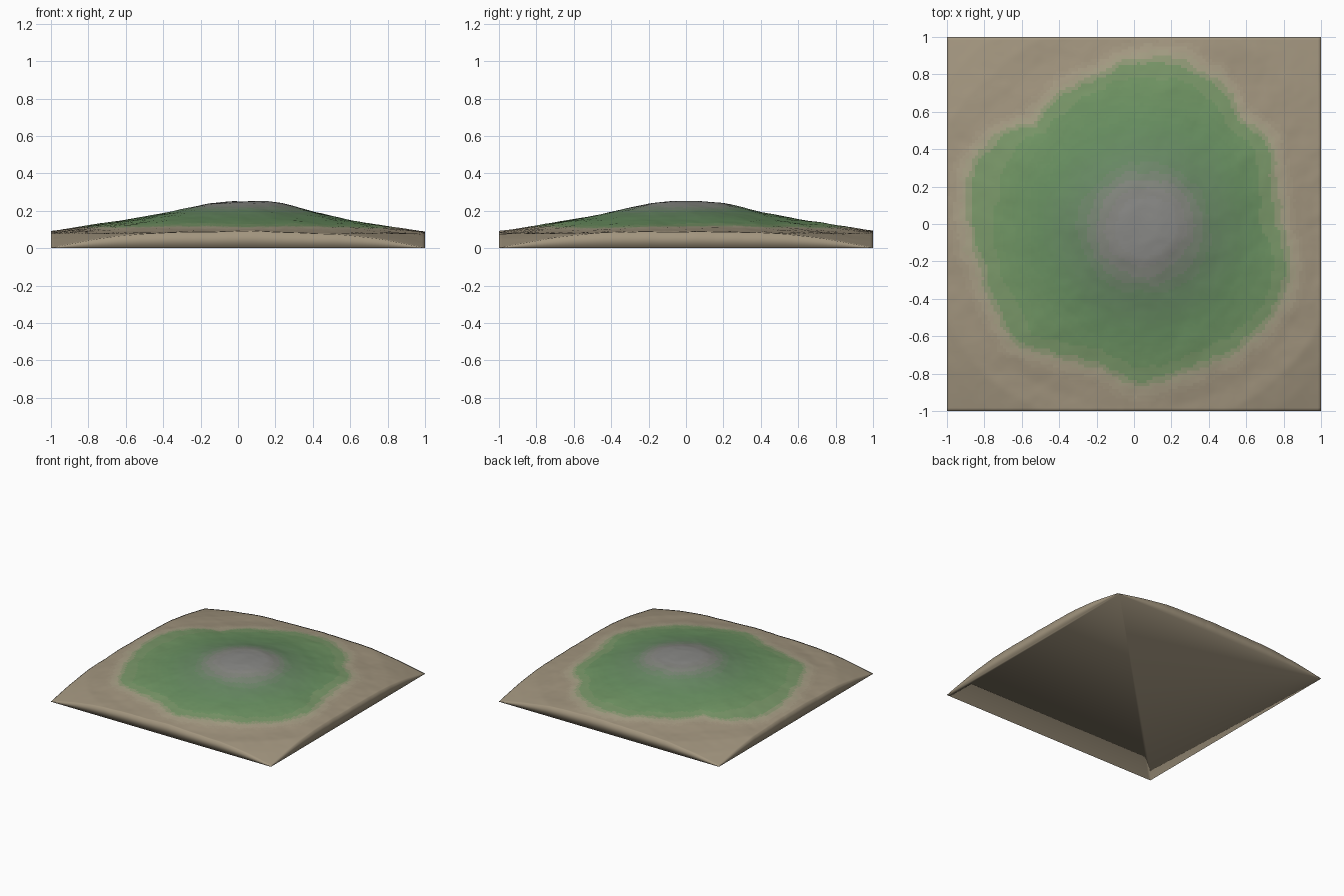
import bpy, bmesh, math
from mathutils import Vector, noise

cube = bpy.data.objects.get("Cube")
if cube:
    bpy.data.objects.remove(cube, do_unlink=True)

CELLS = 120
# Radius of the grass line every 15 degrees, counter-clockwise from +x
GRASS = [0.76, 0.77, 0.84, 0.80, 0.87, 0.91, 0.87, 0.81, 0.80, 0.76, 0.88, 0.92,
         0.88, 0.85, 0.86, 0.90, 0.81, 0.77, 0.85, 0.84, 0.84, 0.87, 0.89, 0.86]
# Hill section: distance from the middle, height
PROFILE = [(0, 0.252), (0.1, 0.25), (0.2, 0.24), (0.4, 0.192), (0.6, 0.152), (0.8, 0.12),
           (1, 0.09), (1.12, 0.078), (1.25, 0.048), (1.42, 0)]
# Ground tints from the sand up to the rocky top
TINTS = [(0, (0.36, 0.30, 0.21)), (0.15, (0.36, 0.30, 0.21)), (0.25, (0.41, 0.36, 0.25)),
         (0.36, (0.17, 0.31, 0.13)), (0.6, (0.14, 0.28, 0.12)), (0.8, (0.14, 0.25, 0.13)),
         (0.93, (0.24, 0.24, 0.22)), (1, (0.25, 0.25, 0.24))]
BANDS = 24


def ramp(stops, t):
    for (a, va), (b, vb) in zip(stops, stops[1:]):
        if t <= b:
            f = max(0, (t - a) / (b - a))
            return va + (vb - va) * f
    return stops[-1][1]


def rough(x, y, scale, seed):
    return noise.fractal(Vector((x * scale, y * scale, seed)), 0.9, 2.0, 4)


def grass_radius(x, y):
    a = math.atan2(y, x) / math.tau * len(GRASS)
    i = math.floor(a)
    n = len(GRASS)
    return GRASS[i % n] + (GRASS[(i + 1) % n] - GRASS[i % n]) * (a - i)


def height(x, y):
    r = math.hypot(x, y)
    pull = 0.6 * max(0, 1 - abs(r - 0.75) / 0.5)
    shift = 0.06 * max(0, 1 - r / 0.7)
    d = math.hypot(x - shift, y) * (1 + pull * (0.84 / grass_radius(x, y) - 1))
    edge = min(1, max(0, 1.42 - r) * 2.5)
    z = ramp(PROFILE, d) + edge * (0.006 * rough(x, y, 2.5, 3) + 0.002 * rough(x, y, 8, 7))
    return max(z, 0.001)


def tint_level(x, y):
    # Sand to grass follows the grass line; grass to rock follows the summit
    r = math.hypot(x, y)
    border = grass_radius(x, y) - r + 0.025 * rough(x, y, 7, 11)
    if border < 0.08:
        return max(0, min(0.36, 0.3 + border * 1.5))
    top = math.hypot(x - 0.06, y + 0.02) + 0.035 * rough(x, y, 4, 5)
    return max(0.36, min(1, 1.14 - top * 0.95))


# Ground materials
slots = []
for i in range(BANDS):
    level = i / (BANDS - 1)
    stops = [(t, Vector(c)) for t, c in TINTS]
    colour = (*ramp(stops, level), 1)
    mat = bpy.data.materials.new(f"ground_{i}")
    mat.use_nodes = True
    mat.diffuse_color = colour
    shader = mat.node_tree.nodes["Principled BSDF"]
    shader.inputs["Base Color"].default_value = colour
    shader.inputs["Roughness"].default_value = 0.9
    slots.append(mat)

# Hill surface
bm = bmesh.new()
bmesh.ops.create_grid(bm, x_segments=CELLS, y_segments=CELLS, size=1)
for v in bm.verts:
    v.co.z = height(v.co.x, v.co.y)
for f in bm.faces:
    c = f.calc_center_median()
    f.material_index = round(tint_level(c.x, c.y) * (BANDS - 1))

# Side skirts and flat underside
rim = [e for e in bm.edges if e.is_boundary]
skirt = bmesh.ops.extrude_edge_only(bm, edges=rim)["geom"]
for v in skirt:
    if isinstance(v, bmesh.types.BMVert):
        v.co.z = 0
bmesh.ops.holes_fill(bm, edges=[e for e in bm.edges if e.is_boundary], sides=0)
bmesh.ops.recalc_face_normals(bm, faces=bm.faces)
for f in bm.faces:
    f.smooth = True

mesh = bpy.data.meshes.new("hill_terrain")
bm.to_mesh(mesh)
bm.free()
for mat in slots:
    mesh.materials.append(mat)
hill = bpy.data.objects.new("hill_terrain", mesh)
bpy.context.collection.objects.link(hill)
